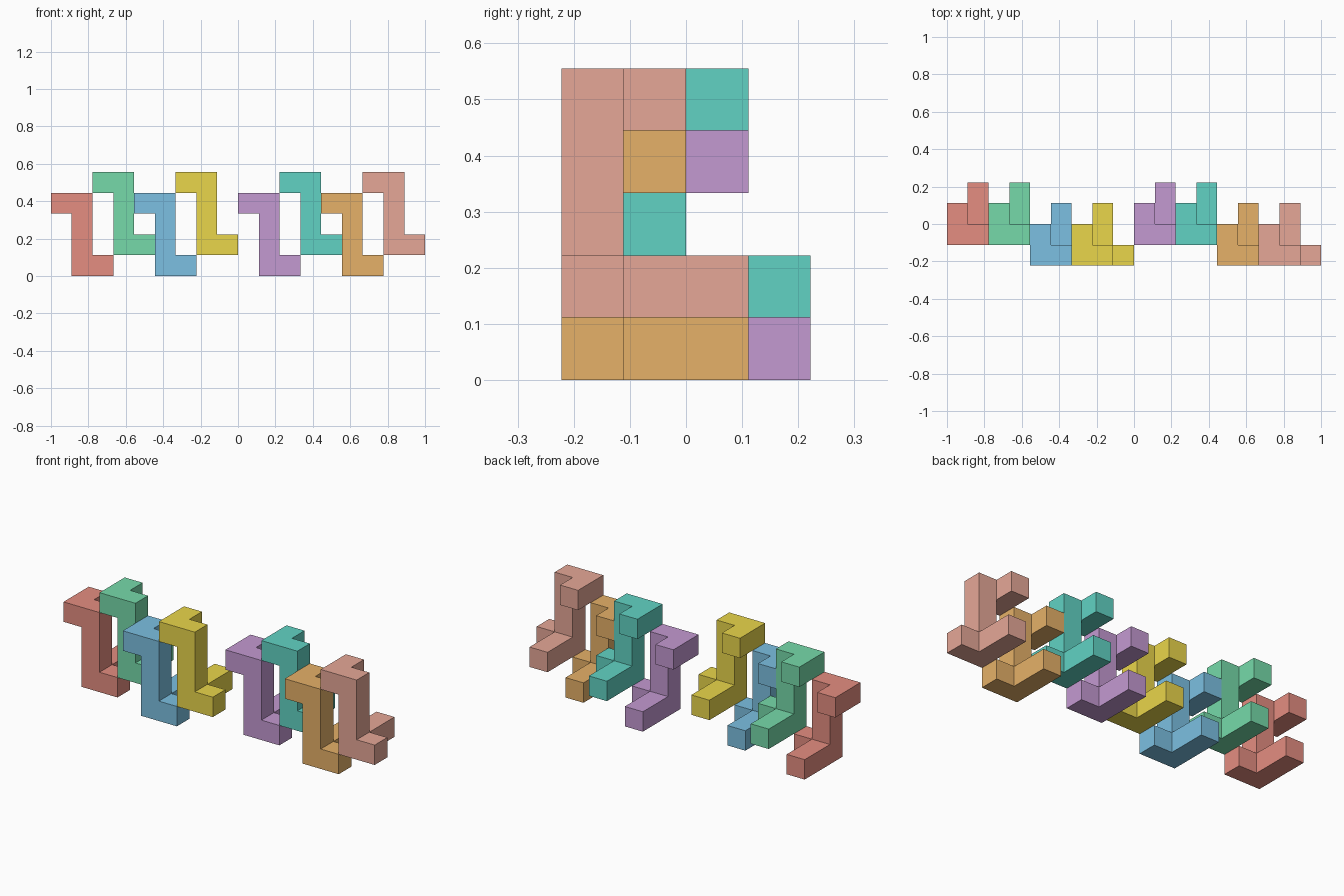
import bpy, bmesh
from mathutils import Vector

if "Cube" in bpy.data.objects:
    bpy.data.objects.remove(bpy.data.objects["Cube"])

U = 1 / 9  # edge of one cell

# One puzzle piece: hooked top arm, tall column, three-armed foot
CELLS = {(0, 0, 3), (0, 1, 3)}
CELLS |= {(1, 0, z) for z in range(4)}
CELLS |= {(2, 0, 0), (1, 1, 0), (1, 2, 0)}


def cell_face(bm, cell, axis, side):
    """Add one outward-facing square of a cell."""
    a, b = (axis + 1) % 3, (axis + 2) % 3
    corners = [(0, 0), (1, 0), (1, 1), (0, 1)]
    if side == 0:
        corners.reverse()
    verts = []
    for i, j in corners:
        p = Vector(cell)
        p[axis] += side
        p[a] += i
        p[b] += j
        verts.append(bm.verts.new(p * U))
    bm.faces.new(verts)


def make_piece(name, offset, color):
    bm = bmesh.new()
    for cell in sorted(CELLS):
        for axis in range(3):
            for side in (0, 1):
                n = list(cell)
                n[axis] += 2 * side - 1
                if tuple(n) not in CELLS:
                    cell_face(bm, cell, axis, side)
    bmesh.ops.remove_doubles(bm, verts=bm.verts, dist=1e-4)
    bmesh.ops.dissolve_limit(bm, angle_limit=0.01, verts=bm.verts, edges=bm.edges)
    mesh = bpy.data.meshes.new(name)
    bm.to_mesh(mesh)
    bm.free()
    mat = bpy.data.materials.new(name + "_paint")
    mat.diffuse_color = (*color, 1)
    mat.use_nodes = True
    mat.node_tree.nodes["Principled BSDF"].inputs["Base Color"].default_value = mat.diffuse_color
    mesh.materials.append(mat)
    obj = bpy.data.objects.new(name, mesh)
    obj.location = Vector(offset) * U
    bpy.context.collection.objects.link(obj)


# Two groups of four interlocking pieces
PIECES = [
    ("red_piece", (-9, -1, 0), (0.78, 0.27, 0.22)),
    ("green_piece", (-7, -1, 1), (0.18, 0.70, 0.40)),
    ("blue_piece", (-5, -2, 0), (0.20, 0.53, 0.76)),
    ("yellow_piece", (-3, -2, 1), (0.82, 0.67, 0.07)),
    ("purple_piece", (0, -1, 0), (0.55, 0.32, 0.64)),
    ("teal_piece", (2, -1, 1), (0.12, 0.65, 0.55)),
    ("orange_piece", (4, -2, 0), (0.79, 0.44, 0.14)),
    ("salmon_piece", (6, -2, 1), (0.79, 0.39, 0.31)),
]
for name, offset, color in PIECES:
    make_piece(name, offset, color)
